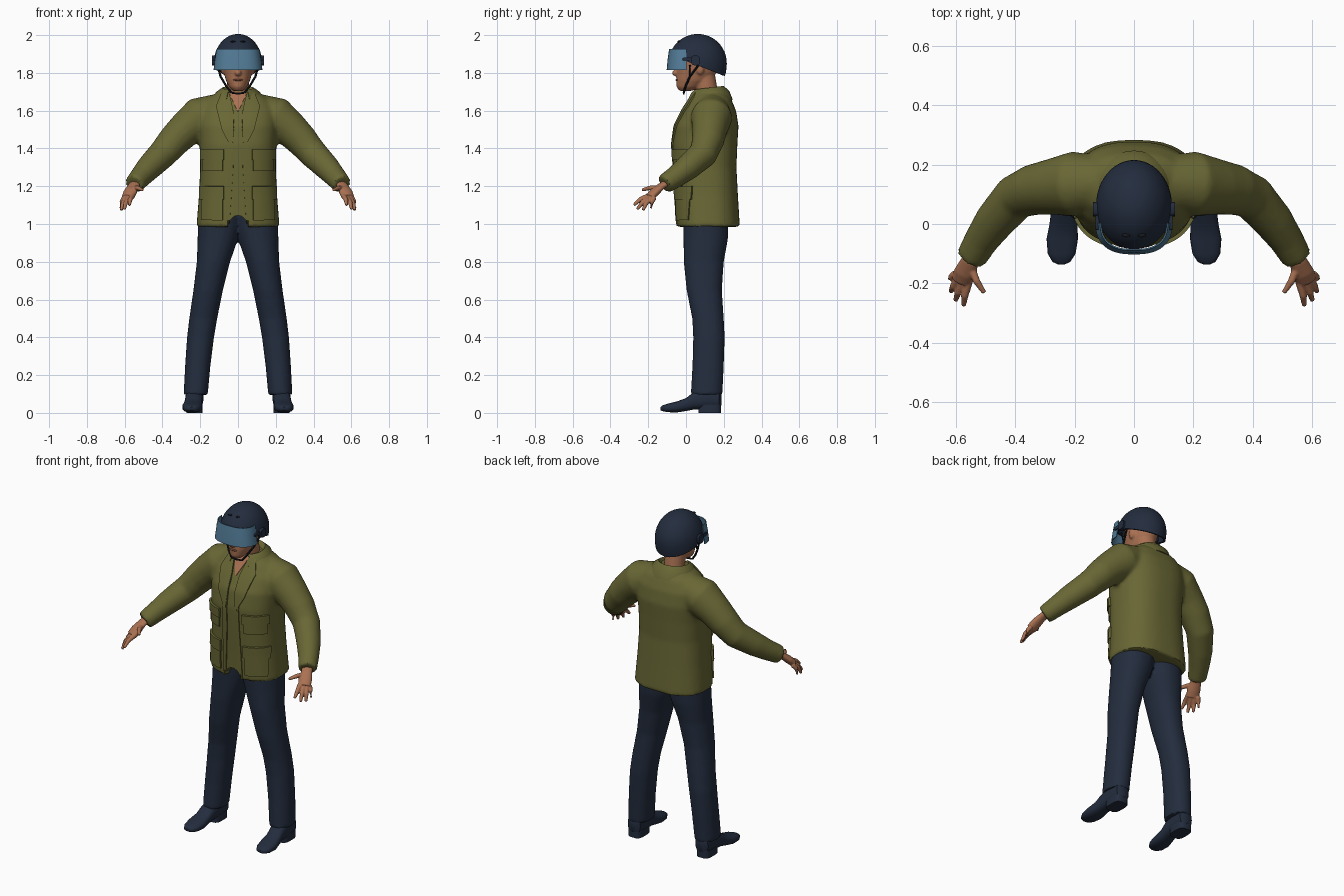
import bpy, bmesh
from math import sin, cos, pi, radians
from mathutils import Vector as V
from mathutils.bvhtree import BVHTree

if "Cube" in bpy.data.objects:
    bpy.data.objects.remove(bpy.data.objects["Cube"])


def material(name, *rgb):
    m = bpy.data.materials.new(name)
    m.use_nodes = True
    m.diffuse_color = (*rgb, 1)
    m.node_tree.nodes["Principled BSDF"].inputs["Base Color"].default_value = (*rgb, 1)
    return m


olive = material("olive cloth", 0.14, 0.135, 0.035)
navy = material("navy cloth", 0.017, 0.026, 0.048)
skin = material("skin", 0.40, 0.165, 0.085)
lip = material("lip brown", 0.25, 0.09, 0.05)
glass = material("visor blue", 0.085, 0.20, 0.31)
black = material("black trim", 0.008, 0.01, 0.014)


def finish(name, bm, mat, mods=(), angle=40):
    """Turn a bmesh into a smooth shaded object with its modifiers applied."""
    bmesh.ops.recalc_face_normals(bm, faces=bm.faces)
    me = bpy.data.meshes.new(name)
    bm.to_mesh(me)
    bm.free()
    me.materials.append(mat)
    ob = bpy.data.objects.new(name, me)
    bpy.context.collection.objects.link(ob)
    bpy.ops.object.select_all(action="DESELECT")
    bpy.context.view_layer.objects.active = ob
    ob.select_set(True)
    for kind, props in mods:
        md = ob.modifiers.new(kind.title(), kind)
        for k, v in props.items():
            setattr(md, k, v)
        bpy.ops.object.modifier_apply(modifier=md.name)
    bpy.ops.object.shade_smooth_by_angle(angle=radians(angle))
    return ob


def power(v, e):
    return abs(v) ** e * (1 if v >= 0 else -1)


def loft(bm, rings, n=24):
    """Skin rings of (centre, u axis, v axis, squareness) and cap both ends."""
    loops = []
    for c, u, w, e in rings:
        loops.append([bm.verts.new(c + u * power(cos(2 * pi * i / n), 2 / e)
                                   + w * power(sin(2 * pi * i / n), 2 / e)) for i in range(n)])
    for a, b in zip(loops, loops[1:]):
        for i in range(n):
            bm.faces.new((a[i], a[(i + 1) % n], b[(i + 1) % n], b[i]))
    bm.faces.new(loops[0])
    bm.faces.new(loops[-1])


def column(bm, rows, e=2.0, n=32):
    """Upright body from rows of (z, x min, x max, y front, y back)."""
    loft(bm, [(V(((a + b) / 2, (f + k) / 2, z)), V(((b - a) / 2, 0, 0)),
               V((0, (k - f) / 2, 0)), e) for z, a, b, f, k in rows], n)


def tube(bm, pts, n=16, flat=1.0):
    """Round limb along points of (x, y, z, radius)."""
    ps = [V(p[:3]) for p in pts]
    rings = []
    for i, p in enumerate(ps):
        d = (ps[min(i + 1, len(ps) - 1)] - ps[max(i - 1, 0)]).normalized()
        side = d.cross(V((0, 0, 1)) if abs(d.z) < 0.95 else V((0, 1, 0))).normalized()
        rings.append((p, side * pts[i][3], d.cross(side) * pts[i][3] * flat, 2))
    loft(bm, rings, n)


def ball(bm, c, r, seg=20):
    new = bmesh.ops.create_uvsphere(bm, u_segments=seg, v_segments=seg // 2, radius=1)["verts"]
    for v in new:
        v.co = V((v.co.x * r[0] + c[0], v.co.y * r[1] + c[1], v.co.z * r[2] + c[2]))


def flip(s, pts):
    return [(s * p[0], *p[1:]) for p in pts]


def fuse(size, rounds):
    return [("REMESH", dict(mode="VOXEL", voxel_size=size)),
            ("SMOOTH", dict(factor=0.5, iterations=rounds))]


# Jacket body and sleeves, fused, with a rounded notch at the front hem
bm = bmesh.new()
column(bm, [(z, -w, w, f, k) for z, w, f, k in [
    (0.985, 0.22, -0.05, 0.285), (1.15, 0.207, -0.057, 0.275), (1.3, 0.20, -0.066, 0.267),
    (1.42, 0.203, -0.072, 0.272), (1.52, 0.21, -0.058, 0.278), (1.6, 0.205, -0.018, 0.265),
    (1.66, 0.165, 0.02, 0.24), (1.705, 0.10, 0.045, 0.205)]], 2.5, 48)
for s in (1, -1):
    tube(bm, flip(s, [(0.11, 0.14, 1.60, 0.09), (0.2, 0.135, 1.565, 0.11), (0.28, 0.125, 1.50, 0.094),
                      (0.34, 0.115, 1.44, 0.086), (0.40, 0.09, 1.37, 0.077), (0.47, 0.01, 1.30, 0.068),
                      (0.515, -0.055, 1.25, 0.058), (0.55, -0.115, 1.21, 0.052)]), 24)
cut = bmesh.new()
loft(cut, [(V((0, y, 0.975)), V((0.055, 0, 0)), V((0, 0, 0.07)), 2) for y in (-0.2, 0.06)])
cutter = finish("hem_cutter", cut, olive)
jacket = finish("jacket", bm, olive, fuse(0.011, 5)
                + [("BOOLEAN", dict(operation="DIFFERENCE", object=cutter, solver="EXACT"))])
bpy.data.objects.remove(cutter)
tree = BVHTree.FromObject(jacket, bpy.context.evaluated_depsgraph_get())


def panel(name, left, right, mat=olive, lift=0.006, nx=8, nz=8):
    """Cloth plate between two (x, z) edges, laid on the jacket front."""
    def along(edge, t):
        k = min(int(t * (len(edge) - 1)), len(edge) - 2)
        return V(edge[k]).lerp(V(edge[k + 1]), t * (len(edge) - 1) - k)
    bm = bmesh.new()
    rows, y = [], 0.03
    for j in range(nz + 1):
        row = []
        for i in range(nx + 1):
            p = along(left, j / nz).lerp(along(right, j / nz), i / nx)
            hit = tree.ray_cast(V((p.x, -1, p.y)), V((0, 1, 0)))[0]
            y = hit.y if hit else y
            row.append(bm.verts.new((p.x, y, p.y)))
        rows.append(row)
    for a, b in zip(rows, rows[1:]):
        for i in range(nx):
            bm.faces.new((a[i], a[i + 1], b[i + 1], b[i]))
    return finish(name, bm, mat, [("SOLIDIFY", dict(thickness=2 * lift, offset=0))])


# Pockets, flaps, front edges and lapels
for s, side in ((1, "left"), (-1, "right")):
    def box(name, x0, x1, z0, z1, lift):
        panel(f"{side}_{name}", [(s * x0, z0), (s * x0, z1)], [(s * x1, z0), (s * x1, z1)], lift=lift)
    box("chest_pocket", 0.08, 0.185, 1.28, 1.39, 0.008)
    box("chest_flap", 0.073, 0.19, 1.34, 1.395, 0.013)
    box("hip_pocket", 0.08, 0.19, 1.02, 1.19, 0.008)
    box("hip_flap", 0.073, 0.194, 1.13, 1.20, 0.013)
    panel(f"{side}_front_edge", [(s * 0.022, 1.58), (s * 0.025, 1.3), (s * 0.045, 0.99)],
          [(s * 0.05, 1.58), (s * 0.055, 1.3), (s * 0.065, 0.99)], lift=0.006, nx=3, nz=20)
    panel(f"{side}_lapel", flip(s, [(0.045, 1.69), (0.025, 1.60), (0.022, 1.5), (0.03, 1.4)]),
          flip(s, [(0.085, 1.69), (0.115, 1.62), (0.085, 1.5), (0.034, 1.4)]), lift=0.009, nz=18)
panel("chest_skin", [(-0.05, 1.70), (-0.002, 1.595)], [(0.05, 1.70), (0.002, 1.595)], skin, 0.004)

# Collar wrapped around the neck, open at the front
bm = bmesh.new()
rows = []
for rx, front, back, z, drop in ((0.125, 0.0, 0.242, 1.655, 0.0), (0.112, 0.02, 0.225, 1.70, 0.01),
                                 (0.085, 0.035, 0.20, 1.725, 0.02), (0.072, 0.045, 0.18, 1.70, 0.02)):
    row = []
    for i in range(33):
        a = radians(-62 + 304 * i / 32)
        row.append(bm.verts.new((rx * cos(a), (front + back) / 2 + (back - front) / 2 * sin(a),
                                 z + drop * (sin(a) - 1) / 2)))
    rows.append(row)
for a, b in zip(rows, rows[1:]):
    for i in range(32):
        bm.faces.new((a[i], a[i + 1], b[i + 1], b[i]))
finish("collar", bm, olive, [("SOLIDIFY", dict(thickness=0.012, offset=0))], 60)

# Trousers
bm = bmesh.new()
for s in (1, -1):
    column(bm, [(z, s * a, s * b, f, k) for z, a, b, f, k in [
        (1.08, -0.03, 0.19, -0.02, 0.22), (1.0, -0.02, 0.212, -0.015, 0.225), (0.92, 0.0, 0.214, -0.013, 0.222),
        (0.8, 0.042, 0.218, -0.012, 0.2), (0.65, 0.08, 0.236, 0.003, 0.19), (0.5, 0.11, 0.258, 0.033, 0.2),
        (0.4, 0.127, 0.27, 0.038, 0.205), (0.25, 0.146, 0.28, 0.034, 0.2), (0.095, 0.16, 0.288, 0.025, 0.193)]], 2.2)
finish("trousers", bm, navy, fuse(0.011, 4))

# Shoes: upper lofted from heel to toe, plus heel block
for s, side in ((1, "left"), (-1, "right")):
    bm = bmesh.new()
    loft(bm, [(V((s * x, y, (lo + hi) / 2)), V((w, 0, 0)), V((0, 0, (hi - lo) / 2)), 2.6)
              for y, x, w, lo, hi in [
        (0.188, 0.228, 0.02, 0.04, 0.10), (0.175, 0.228, 0.042, 0.025, 0.125), (0.11, 0.23, 0.047, 0.02, 0.14),
        (0.04, 0.234, 0.046, 0.018, 0.11), (0.0, 0.238, 0.047, 0.01, 0.078), (-0.05, 0.242, 0.053, 0.002, 0.06),
        (-0.10, 0.244, 0.047, 0.004, 0.048), (-0.128, 0.245, 0.03, 0.01, 0.038), (-0.136, 0.245, 0.012, 0.015, 0.03)]])
    finish(f"{side}_shoe", bm, navy)
    bm = bmesh.new()
    loft(bm, [(V((s * 0.23, 0.125, z)), V((0.043, 0, 0)), V((0, 0.06, 0)), 3.5) for z in (0, 0.045)])
    finish(f"{side}_heel", bm, navy)

# Hands: palm, four fingers and a thumb, fused
for s, side in ((1, "left"), (-1, "right")):
    bm = bmesh.new()
    tube(bm, flip(s, [(0.535, -0.09, 1.225, 0.03), (0.555, -0.13, 1.20, 0.031), (0.57, -0.165, 1.17, 0.038),
                      (0.582, -0.192, 1.143, 0.036)]), 16, 0.6)
    for kx, ky, kz, tx, ty, tz in ((0.558, -0.198, 1.15, 0.575, -0.276, 1.10), (0.577, -0.195, 1.14, 0.602, -0.258, 1.078),
                                   (0.592, -0.184, 1.138, 0.618, -0.228, 1.073), (0.602, -0.168, 1.14, 0.622, -0.185, 1.083),
                                   (0.55, -0.145, 1.19, 0.505, -0.232, 1.18)):
        a, b = V((kx, ky, kz)), V((tx, ty, tz))
        m = a.lerp(b, 0.5) + V((0.004, -0.004, 0.006))
        tube(bm, flip(s, [(*a, 0.014), (*m, 0.0125), (*b, 0.008)]), 10)
    finish(f"{side}_hand", bm, skin, fuse(0.004, 3))

# Head with neck, nose and ears, fused
bm = bmesh.new()
column(bm, [(z, -w, w, f, k) for z, w, f, k in [
    (1.705, 0.025, -0.035, 0.03), (1.725, 0.046, -0.05, 0.08), (1.76, 0.064, -0.052, 0.13),
    (1.80, 0.075, -0.05, 0.16), (1.86, 0.085, -0.05, 0.18), (1.94, 0.075, -0.03, 0.15)]])
tube(bm, [(0, 0.115, 1.58, 0.066), (0, 0.11, 1.7, 0.058), (0, 0.09, 1.82, 0.058)], 24)
ball(bm, (0, -0.052, 1.80), (0.018, 0.022, 0.018))
for s in (1, -1):
    ball(bm, (s * 0.08, 0.075, 1.825), (0.012, 0.022, 0.034))
finish("head", bm, skin, fuse(0.006, 3))
bm = bmesh.new()
ball(bm, (0, -0.047, 1.763), (0.026, 0.0085, 0.006))
finish("lips", bm, lip)

# Helmet shell: low at the back, raised over the brow
bm = bmesh.new()
N, M = 48, 14
rows = []
for j in range(1, M + 1):
    row = []
    for i in range(N):
        a = 2 * pi * i / N
        t = radians(95 + 22 * sin(a)) * j / M
        wide = sin(t) if t < pi / 2 else sin(t) ** 0.6
        row.append(bm.verts.new((0.122 * wide * cos(a), 0.062 + 0.148 * wide * sin(a), 1.852 + 0.148 * cos(t))))
    rows.append(row)
top = bm.verts.new((0, 0.062, 2.0))
for i in range(N):
    k = (i + 1) % N
    bm.faces.new((top, rows[0][i], rows[0][k]))
    for a, b in zip(rows, rows[1:]):
        bm.faces.new((a[i], b[i], b[k], a[k]))
finish("helmet", bm, navy, [("SOLIDIFY", dict(thickness=0.012, offset=0))])

# Visor shield standing off the brow
bm = bmesh.new()
rows = []
for z, rx, ry in ((1.925, 0.112, 0.09), (1.87, 0.12, 0.098), (1.815, 0.127, 0.103)):
    row = []
    for i in range(33):
        a = radians(-90 + 180 * i / 32)
        row.append(bm.verts.new((rx * power(sin(a), 0.8), 0.003 - ry * power(cos(a), 0.8), z)))
    rows.append(row)
for a, b in zip(rows, rows[1:]):
    for i in range(32):
        bm.faces.new((a[i], a[i + 1], b[i + 1], b[i]))
finish("visor", bm, glass, [("SOLIDIFY", dict(thickness=0.005, offset=0))])

# Visor brackets, pivots, chin straps and air vents
for s, side in ((1, "left"), (-1, "right")):
    bm = bmesh.new()
    loft(bm, [(V((s * x, 0.05, 1.866)), V((0, 0.024, 0)), V((0, 0, 0.026)), 3) for x in (0.11, 0.138)])
    loft(bm, [(V((s * x, 0.02, 1.872)), V((0, 0.04, 0)), V((0, 0, 0.01)), 4) for x in (0.11, 0.13)])
    finish(f"{side}_bracket", bm, navy)
    bm = bmesh.new()
    for y in (0.02, 0.065):
        tube(bm, flip(s, [(0.108, y, 1.84, 0.006), (0.092, 0.02, 1.78, 0.006), (0.062, -0.002, 1.73, 0.006),
                          (0.035, -0.012, 1.695, 0.006)]), 8)
    finish(f"{side}_chin_strap", bm, black)
    bm = bmesh.new()
    ball(bm, (s * 0.026, -0.038, 1.966), (0.014, 0.007, 0.005), 12)
    finish(f"{side}_vent", bm, black)
bm = bmesh.new()
tube(bm, [(-0.035, -0.012, 1.695, 0.005), (0, -0.012, 1.69, 0.005), (0.035, -0.012, 1.695, 0.005)], 8)
finish("chin_strap_middle", bm, black)
